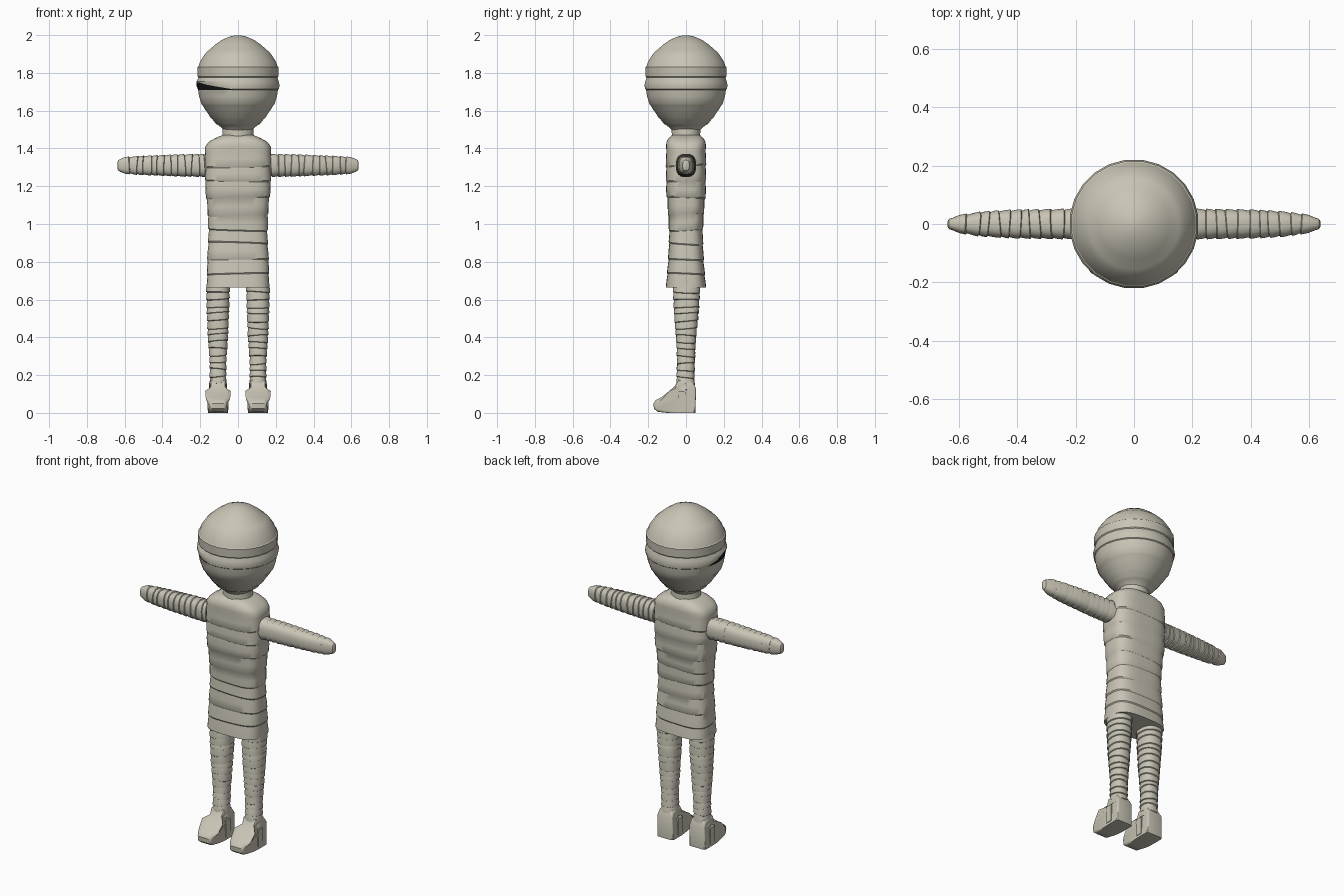
import bpy, bmesh, math, random
from mathutils import Matrix, Vector

if "Cube" in bpy.data.objects:
    bpy.data.objects.remove(bpy.data.objects["Cube"])

random.seed(4)


def material(name, rgb):
    m = bpy.data.materials.new(name)
    m.diffuse_color = (*rgb, 1)
    m.use_nodes = True
    m.node_tree.nodes["Principled BSDF"].inputs["Base Color"].default_value = m.diffuse_color
    return m


LINEN = material("linen", (0.58, 0.55, 0.46))
DARK = material("dark_gap", (0.008, 0.008, 0.008))


def finish(bm, name, angle=35):
    bmesh.ops.recalc_face_normals(bm, faces=bm.faces)
    me = bpy.data.meshes.new(name)
    bm.to_mesh(me)
    bm.free()
    me.materials.append(LINEN)
    me.materials.append(DARK)
    ob = bpy.data.objects.new(name, me)
    bpy.context.collection.objects.link(ob)
    bpy.ops.object.select_all(action='DESELECT')
    ob.select_set(True)
    bpy.context.view_layer.objects.active = ob
    bpy.ops.object.shade_smooth_by_angle(angle=math.radians(angle))
    return ob


def power(v, e):
    return math.copysign(abs(v) ** e, v)


def loft(rings, n=24, square=2.0):
    """Skin of superellipse rings (z, half x, half y, centre y, tilt x, tilt y)."""
    bm = bmesh.new()
    loops = []
    for z, a, b, cy, tx, ty in rings:
        loop = []
        for i in range(n):
            t = 2 * math.pi * (i + 0.5) / n
            x, y = power(math.cos(t), 2 / square), power(math.sin(t), 2 / square)
            loop.append(bm.verts.new((a * x, cy + b * y, z + tx * x + ty * y)))
        loops.append(loop)
    for lo, hi in zip(loops, loops[1:]):
        for i in range(n):
            j = (i + 1) % n
            bm.faces.new((lo[i], lo[j], hi[j], hi[i]))
    bm.faces.new(loops[0][::-1])
    bm.faces.new(loops[-1])
    return bm


def sample(profile, z):
    """Linear interpolation in rows (z, half x, half y, centre y)."""
    for p, q in zip(profile, profile[1:]):
        if z <= q[0]:
            f = (z - p[0]) / (q[0] - p[0])
            return [u + (v - u) * f for u, v in zip(p[1:], q[1:])]
    return list(profile[-1][1:])


def wrapped(profile, pitch, step, tilt):
    """Rings of overlapping bandage bands following a profile."""
    z0, z1 = profile[0][0], profile[-1][0]
    cuts, z = [z0], z0 + pitch
    while z < z1 - pitch * 0.5:
        cuts.append(z + random.uniform(-0.15, 0.15) * pitch)
        z += pitch
    cuts.append(z1)
    rings, tx, ty = [], 0, 0
    for k, (lo, hi) in enumerate(zip(cuts, cuts[1:])):
        nx, ny = random.uniform(-tilt, tilt), random.uniform(-tilt, tilt)
        if k == len(cuts) - 2:
            nx = ny = 0
        for f, grow in ((0.04, step), (0.5, step * 0.7), (0.96, 0)):
            z = lo + (hi - lo) * f
            a, b, cy = sample(profile, z)
            rings.append((z, a + grow - step / 2, b + grow - step / 2, cy,
                          tx + (nx - tx) * f, ty + (ny - ty) * f))
        tx, ty = nx, ny
    return rings


# Torso with a flat hem and sloping shoulders
torso = [(0.66, 0.165, 0.106, 0), (0.80, 0.163, 0.094, 0), (0.95, 0.155, 0.088, 0),
         (1.12, 0.163, 0.098, 0), (1.16, 0.172, 0.105, 0), (1.39, 0.177, 0.106, 0)]
rings = wrapped(torso, 0.08, 0.004, 0.008)
rings += [(z, a, b, 0, 0, 0) for z, a, b in
          ((1.41, 0.174, 0.106), (1.435, 0.155, 0.104), (1.455, 0.12, 0.092), (1.47, 0.085, 0.07))]
finish(loft(rings, 32, 3.2), "torso")

# Neck
finish(loft([(1.44, 0.088, 0.08, 0, 0, 0), (1.475, 0.084, 0.076, 0, 0, 0),
             (1.54, 0.08, 0.08, 0, 0, 0)], 20), "neck")

# Head: stacked bands, with an opening over one eye between two of the rows
head_profile = [(1.495, 0.075), (1.51, 0.088), (1.525, 0.108), (1.53, 0.118), (1.555, 0.137),
                (1.56, 0.144), (1.595, 0.167), (1.60, 0.172), (1.63, 0.190), (1.635, 0.195),
                (1.675, 0.208), (1.71, 0.213), (1.714, 0.218), (1.735, 0.222), (1.755, 0.217),
                (1.775, 0.211), (1.78, 0.215), (1.81, 0.216), (1.83, 0.217), (1.834, 0.212),
                (1.865, 0.200), (1.90, 0.176), (1.917, 0.160), (1.921, 0.154), (1.95, 0.122),
                (1.975, 0.085), (1.993, 0.042), (1.999, 0.012)]
N = 24
bm = loft([(z, r, r, 0, 0, 0) for z, r in head_profile], N)
gap = []
for v in bm.verts:
    az = math.degrees(math.atan2(v.co.y, v.co.x)) % 360
    if abs(v.co.z - 1.714) < 0.001 and 160 < az < 260:
        lift = 0.036 * min((az - 158) / 30, (262 - az) / 62, 1)
        v.co.z += lift
        v.co.x *= 1.015
        v.co.y *= 1.015
    elif 1.72 < v.co.z < 1.76 and 160 < az < 260:
        v.co.z = 1.754 + (v.co.z - 1.735) * 0.4
for f in bm.faces:
    c = f.calc_center_median()
    az = math.degrees(math.atan2(c.y, c.x)) % 360
    zs = [v.co.z for v in f.verts]
    if 158 < az < 262 and abs(min(zs) - 1.71) < 0.001 and max(zs) < 1.76:
        gap.append(f)
for f in gap:
    f.material_index = 1
finish(bm, "head", 30)

# Arms: tapering sleeves reaching out sideways
arm = [(0.14, 0.060, 0.052, 0), (0.30, 0.058, 0.050, 0), (0.42, 0.053, 0.048, 0),
       (0.52, 0.049, 0.042, 0), (0.60, 0.043, 0.030, 0), (0.625, 0.036, 0.023, 0)]
for side, name in ((1, "left_arm"), (-1, "right_arm")):
    rings = wrapped(arm, 0.036, 0.005, 0.005)
    rings += [(0.634, 0.028, 0.018, 0, 0, 0), (0.639, 0.016, 0.010, 0, 0, 0)]
    bm = loft(rings, 20, 2.6)
    bm.transform(Matrix.Translation((0, 0, 1.31)) @ Matrix.Rotation(side * math.pi / 2, 4, 'Y'))
    finish(bm, name)

# Legs and feet
leg = [(0.08, 0.048, 0.048, 0), (0.18, 0.043, 0.047, -0.003), (0.28, 0.044, 0.046, 0),
       (0.40, 0.053, 0.053, 0), (0.52, 0.058, 0.064, 0.002), (0.68, 0.063, 0.073, 0.003)]
foot = [(0.05, 0.0), (0.053, 0.13), (0.035, 0.165), (-0.04, 0.175), (-0.06, 0.14), (-0.09, 0.115),
        (-0.13, 0.082), (-0.16, 0.068), (-0.172, 0.05), (-0.17, 0.022), (-0.15, 0.006), (-0.10, 0.0)]
for side, label in ((1, "left"), (-1, "right")):
    bm = loft(wrapped(leg, 0.037, 0.005, 0.006), 20, 2.4)
    bm.transform(Matrix.Translation((side * 0.106, 0, 0)))
    finish(bm, label + "_leg")

    # Foot: side outline pushed sideways, narrowed towards the ankle and toe
    bm = bmesh.new()
    face = bm.faces.new([bm.verts.new((-0.054, y, z)) for y, z in foot])
    out = bmesh.ops.extrude_face_region(bm, geom=[face])
    for v in out["geom"]:
        if isinstance(v, bmesh.types.BMVert):
            v.co.x = 0.054
    for v in bm.verts:
        if v.co.z > 0.13:
            v.co.x *= 0.82
        if v.co.y < -0.14:
            v.co.x *= 0.85
    rim = [e for e in bm.edges if abs(e.verts[0].co.x - e.verts[1].co.x) < 0.03
           and max(v.co.z for v in e.verts) > 0.004]
    bmesh.ops.bevel(bm, geom=rim, offset=0.014, segments=3, profile=0.5, affect='EDGES')
    bm.transform(Matrix.Translation((side * 0.106, 0, 0)))
    finish(bm, label + "_foot")

    # Bandage strap across the instep
    bm = bmesh.new()
    bmesh.ops.create_cube(bm, size=1)
    bm.transform(Matrix.Translation((side * 0.106, -0.02, 0.065))
                 @ Matrix.Diagonal((0.113, 0.04, 0.10, 1)))
    finish(bm, label + "_foot_strap")
